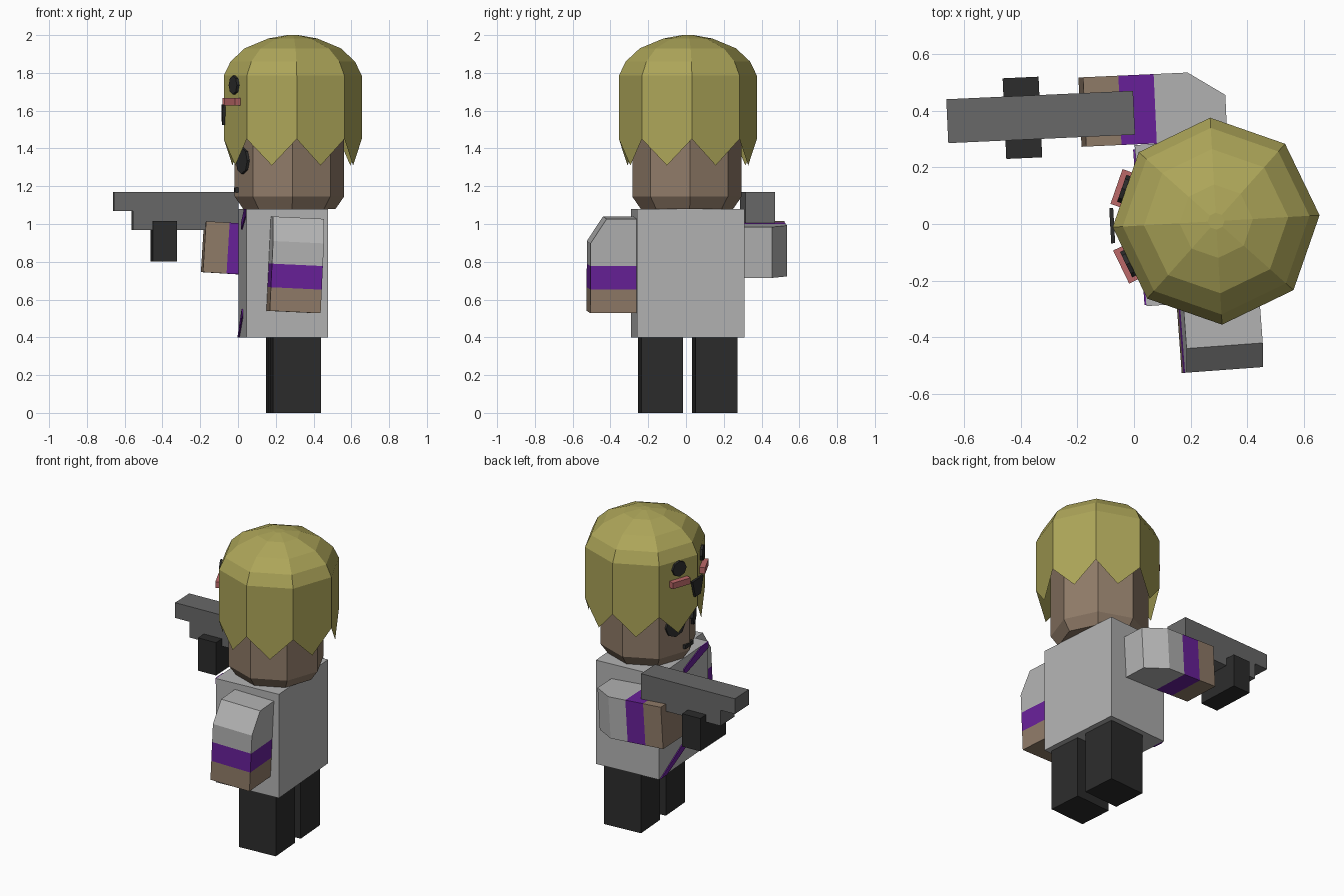
import bpy
from math import radians, sin, cos, pi
from mathutils import Matrix, Vector

if "Cube" in bpy.data.objects:
    bpy.data.objects.remove(bpy.data.objects["Cube"])

YAW = radians(4.2)     # the figure is turned slightly
HEAD_YAW = radians(3.3)


def mat(name, rgb):
    m = bpy.data.materials.new(name)
    m.diffuse_color = (*rgb, 1)
    m.use_nodes = True
    m.node_tree.nodes["Principled BSDF"].inputs["Base Color"].default_value = m.diffuse_color
    return m


GREY = mat("cloth_grey", (0.45, 0.45, 0.45))
METAL = mat("metal_grey", (0.14, 0.14, 0.14))
BLACK = mat("black", (0.025, 0.025, 0.025))
SKIN = mat("skin", (0.28, 0.20, 0.14))
PURPLE = mat("purple", (0.14, 0.015, 0.32))
HAIR = mat("hair_yellow", (0.42, 0.38, 0.10))
PINK = mat("pink", (0.50, 0.14, 0.14))


def make(name, verts, faces, material, loc=(0, 0, 0), rot=(0, 0, 0)):
    me = bpy.data.meshes.new(name)
    me.from_pydata(verts, [], faces)
    me.materials.append(material)
    ob = bpy.data.objects.new(name, me)
    ob.location, ob.rotation_euler = loc, rot
    bpy.context.collection.objects.link(ob)
    return ob


def prism(name, pts, depth, material, loc=(0, 0, 0), rot=(0, 0, 0)):
    """Extrude a (y, z) outline along local x, centred."""
    area = sum(a[0] * b[1] - b[0] * a[1] for a, b in zip(pts, pts[1:] + pts[:1]))
    if area < 0:
        pts = pts[::-1]
    n, h = len(pts), depth / 2
    verts = [(-h, y, z) for y, z in pts] + [(h, y, z) for y, z in pts]
    faces = [list(range(n))[::-1], list(range(n, 2 * n))]
    faces += [(i, (i + 1) % n, (i + 1) % n + n, i + n) for i in range(n)]
    return make(name, verts, faces, material, loc, rot)


def box(name, size, loc, material, rot=(0, 0, YAW)):
    y, z = size[1] / 2, size[2] / 2
    return prism(name, [(-y, -z), (y, -z), (y, z), (-y, z)], size[0], material, loc, rot)


def octagon(r, z):
    return [(r * cos(k * pi / 4), r * sin(k * pi / 4), z) for k in range(8)]


def rings(profile):
    verts, faces = [], []
    for j, (r, z) in enumerate(profile):
        verts += octagon(r, z)
        if j:
            a, b = 8 * (j - 1), 8 * j
            faces += [(a + k, a + (k + 1) % 8, b + (k + 1) % 8, b + k) for k in range(8)]
    return verts, faces


# torso and legs
box("torso", (0.435, 0.57, 0.68), (0.24, 0.01, 0.74), GREY)
for side, y in (("left", -0.135), ("right", 0.152)):
    box(side + "_leg", (0.255, 0.222, 0.4), (0.295 - 0.073 * y, y, 0.2), BLACK)

# diagonal trim on the chest
for i, pts in enumerate((
        [(-0.28, 0.34), (-0.2, 0.34), (0.0, 0.27), (0.0, 0.23), (-0.28, 0.3)],
        [(0.2, -0.34), (0.27, -0.34), (-0.03, -0.19), (-0.06, -0.23)])):
    prism(f"chest_trim_{i}", pts, 0.012, PURPLE,
          (0.24 - 0.218 * cos(YAW), 0.01 - 0.218 * sin(YAW), 0.74), (0, 0, YAW))


# arms: hand, cuff and sleeve stacked along local z, outer side on s*y
def arm(name, s, loc, rot):
    w, d = 0.245 * s, 0.27
    prism(name + "_hand", [(0, 0), (w, 0), (w, 0.125), (0, 0.125)], d, SKIN, loc, rot)
    prism(name + "_cuff", [(0, 0.125), (w, 0.125), (w, 0.25), (0, 0.25)], d, PURPLE, loc, rot)
    prism(name + "_sleeve", [(0, 0.25), (w, 0.25), (w, 0.37), (0.16 * s, 0.5), (0, 0.5)],
          d, GREY, loc, rot)


arm("left_arm", -1, (0.285, -0.272, 0.534), (0, radians(2.7), YAW))
arm("right_arm", 1, (-0.177, 0.273, 0.88), (0, radians(93.5), radians(2.6)))

# gun: side outline turned to run along x
gun = [(-0.66, 1.17), (0, 1.17), (0, 0.967), (-0.56, 0.967), (-0.56, 1.07), (-0.66, 1.07)]
prism("gun_body", gun, 0.155, METAL, (0, 0.393, 0), (0, 0, radians(2.6 - 90)))
bpy.data.objects["gun_body"].data.transform(Matrix.Diagonal((1, 1, 1, 1)))
bpy.data.objects["gun_body"].rotation_euler.z = radians(2.6 - 90)
box("gun_magazine", (0.127, 0.285, 0.215), (-0.394, 0.375, 0.908), BLACK, (0, 0, radians(2.6)))

# head
v, f = rings([(0.245, 1.08), (0.29, 1.145), (0.29, 1.72)])
f += [tuple(range(8))[::-1], tuple(range(16, 24))]
make("head", v, f, SKIN, (0.272, 0.005, 0), (0, 0, HEAD_YAW))

# hair: domed cap with a pointed flap on every side
v, f = rings([(0.366, 1.45), (0.366, 1.785), (0.33, 1.86), (0.255, 1.93), (0.13, 1.982), (0.03, 2.0)])
f.append(tuple(range(40, 48)))
for k in range(8):
    a, b = Vector(v[k]), Vector(v[(k + 1) % 8])
    tip = (a + b) / 2
    v.append((tip.x, tip.y, 1.31))
    f[k] = (k, len(v) - 1) + f[k][1:]
make("hair", v, f, HAIR, (0.29, 0.01, 0), (0, 0, HEAD_YAW))

# face features: on the two sides flanking the front corner
def on_face(cx, cy, r, ang, z):
    return (cx + r * cos(ang), cy + r * sin(ang), z)


def disc(r):
    return [(r * cos(k * pi / 4), r * sin(k * pi / 4)) for k in range(8)]


for side, s in (("left", 1), ("right", -1)):
    ang = pi + HEAD_YAW + s * pi / 8
    rot = (0, 0, ang)
    prism(side + "_upper_eye", disc(0.05), 0.02, BLACK, on_face(0.29, 0.01, 0.343, ang, 1.735), rot)
    box(side + "_cheek_bar", (0.045, 0.13, 0.04), on_face(0.29, 0.01, 0.35, ang, 1.647), PINK, rot)
    prism(side + "_lower_eye", disc(0.07), 0.02, BLACK, on_face(0.272, 0.005, 0.272, ang, 1.335), rot)

front = (0, 0, pi + HEAD_YAW)
prism("nose_plate", [(-0.062, 0.055), (0.062, 0.055), (0.03, -0.055), (-0.03, -0.055)],
      0.014, BLACK, (-0.077, -0.006, 1.578), front)
box("mouth", (0.03, 0.09, 0.025), (-0.003, -0.01, 1.18), BLACK, front)
